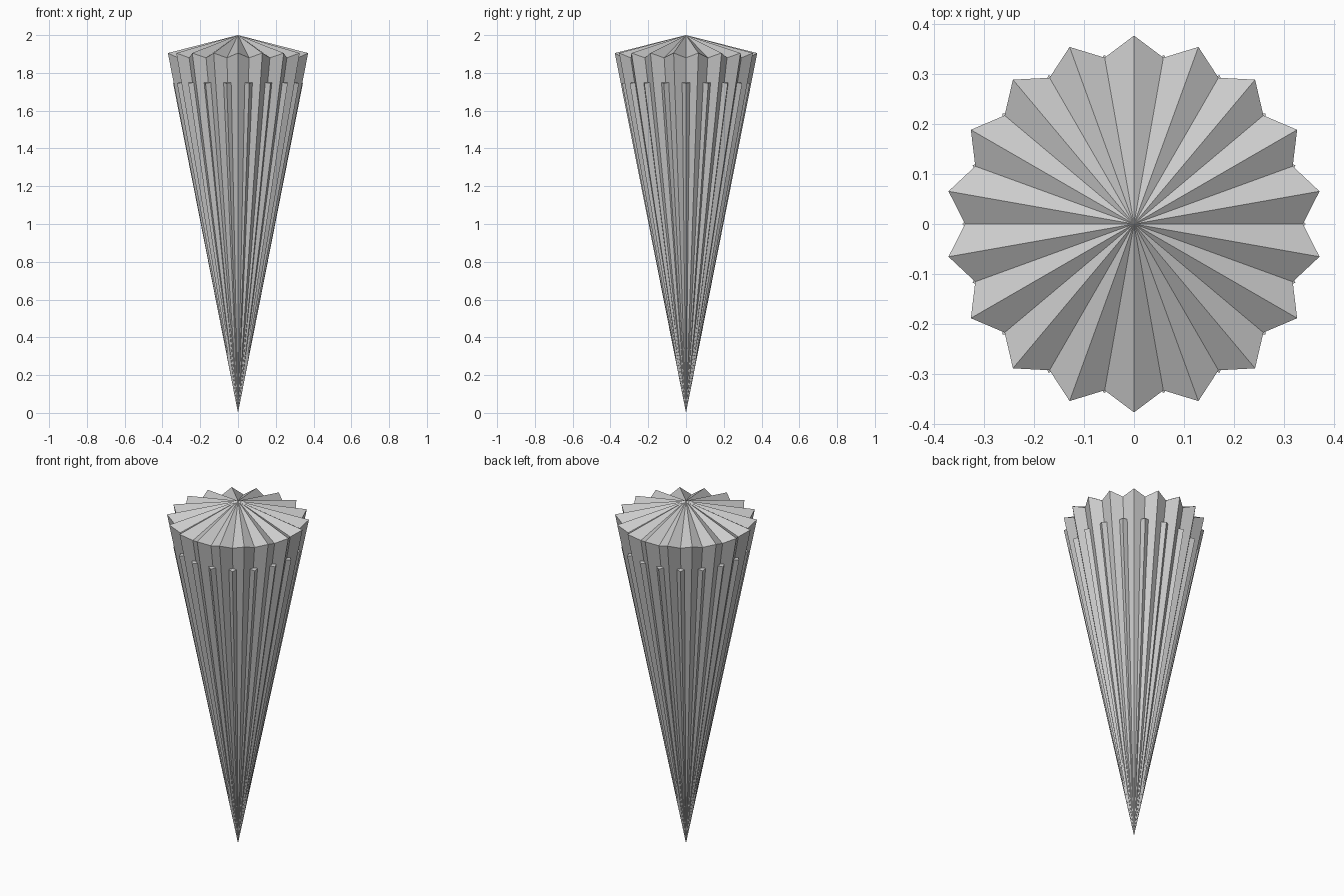
import bpy, math
from mathutils import Vector

if "Cube" in bpy.data.objects:
    bpy.data.objects.remove(bpy.data.objects["Cube"])

N = 18                      # pleats around the cone
STEP = 2 * math.pi / N

grey = bpy.data.materials.new("light grey")
grey.diffuse_color = (0.6, 0.6, 0.6, 1)
grey.use_nodes = True
grey.node_tree.nodes["Principled BSDF"].inputs["Base Color"].default_value = grey.diffuse_color


def add_mesh(name, verts, faces):
    mesh = bpy.data.meshes.new(name)
    mesh.from_pydata(verts, [], faces)
    mesh.materials.append(grey)
    obj = bpy.data.objects.new(name, mesh)
    bpy.context.collection.objects.link(obj)
    return obj


def polar(r, a, z):
    return (r * math.cos(a), r * math.sin(a), z)


# Pleated cone: star-shaped rim joined to a top and a bottom point
rim = []
for i in range(N):
    a = i * STEP
    rim.append(polar(0.338, a, 1.88))              # valley
    rim.append(polar(0.377, a + STEP / 2, 1.905))  # ridge
count = len(rim)
faces = []
for i in range(count):
    j = (i + 1) % count
    faces += [(i, j, count), (j, i, count + 1)]
add_mesh("pleated_cone", rim + [(0, 0, 2), (0, 0, 0)], faces)

# Tapered square ribs, one in each valley, corner outwards
HALF = 0.027
for i in range(N):
    a = i * STEP
    centre = Vector(polar(0.317, a, 1.75))
    side = Vector((-math.sin(a), math.cos(a), 0))
    axis = centre.normalized()
    out = side.cross(axis)
    top = [centre + out * HALF, centre + side * HALF,
           centre - out * HALF, centre - side * HALF]
    add_mesh(f"rib_{i + 1}", top + [Vector((0, 0, 0))],
             [(0, 1, 2, 3), (1, 0, 4), (2, 1, 4), (3, 2, 4), (0, 3, 4)])
